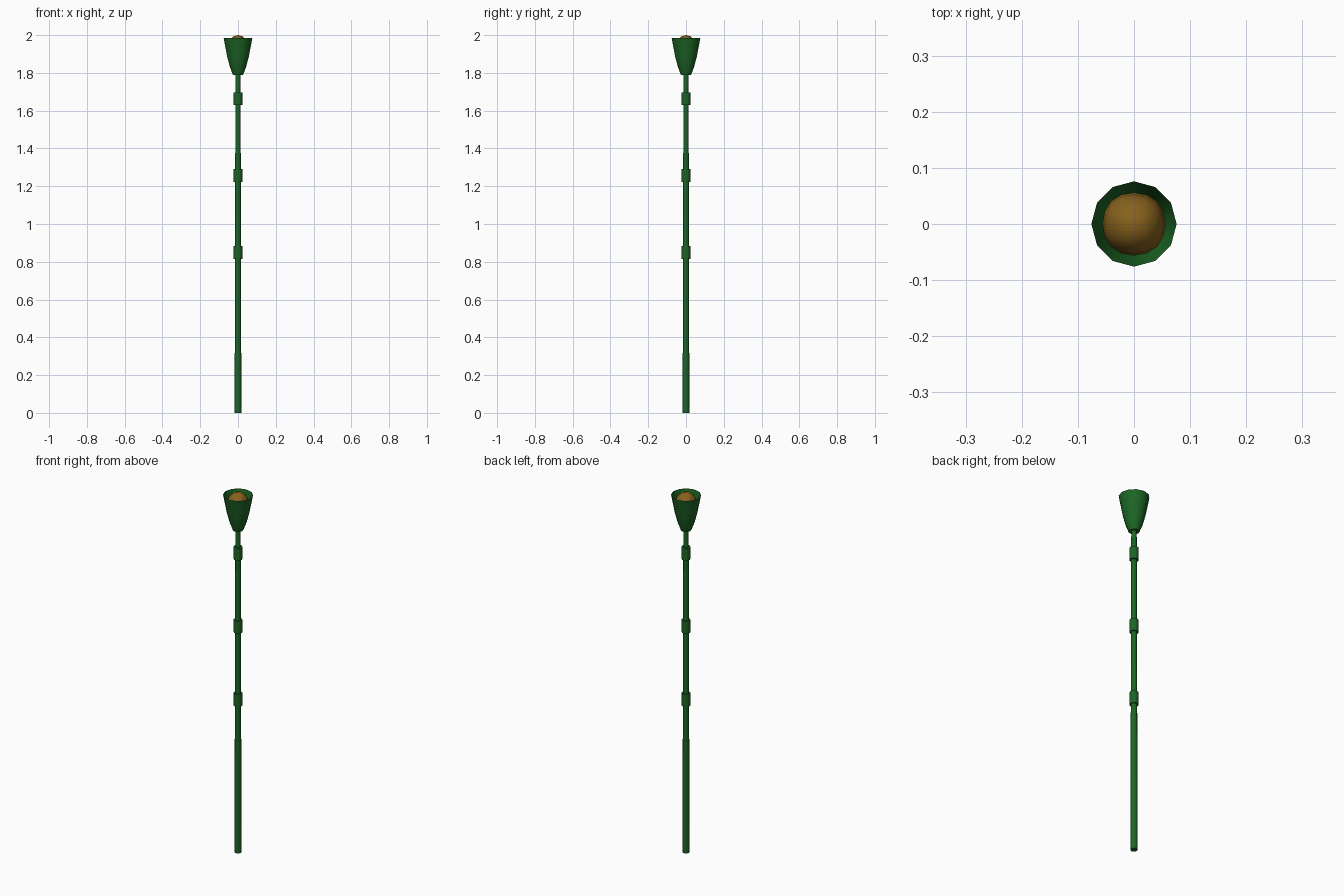
import bpy, bmesh, math

if "Cube" in bpy.data.objects:
    bpy.data.objects.remove(bpy.data.objects["Cube"])


def material(name, color):
    m = bpy.data.materials.new(name)
    m.diffuse_color = color
    m.use_nodes = True
    m.node_tree.nodes["Principled BSDF"].inputs["Base Color"].default_value = m.diffuse_color
    return m


green = material("green", (0.012, 0.13, 0.018, 1))
amber = material("amber", (0.24, 0.12, 0.012, 1))


def finish(ob, mat):
    ob.data.materials.append(mat)
    bpy.ops.object.select_all(action='DESELECT')
    ob.select_set(True)
    bpy.context.view_layer.objects.active = ob
    bpy.ops.object.shade_smooth_by_angle(angle=math.radians(40))


def lathe(name, profile, mat, sides=12, cap_top=True):
    """Stack of rings given as (radius, z), joined by quads."""
    bm = bmesh.new()
    rings = [[bm.verts.new((r * math.cos(2 * math.pi * i / sides),
                            r * math.sin(2 * math.pi * i / sides), z))
              for i in range(sides)] for r, z in profile]
    for a, b in zip(rings, rings[1:]):
        for i in range(sides):
            j = (i + 1) % sides
            bm.faces.new((a[i], a[j], b[j], b[i]))
    bm.faces.new(rings[0][::-1])
    if cap_top:
        bm.faces.new(rings[-1])
    me = bpy.data.meshes.new(name)
    bm.to_mesh(me)
    bm.free()
    ob = bpy.data.objects.new(name, me)
    bpy.context.collection.objects.link(ob)
    finish(ob, mat)
    return ob


# Tapered pole
lathe("pole", [(0.018, 0), (0.0135, 1.80)], green)

# Collars along the pole
for n, z in enumerate((0.85, 1.257, 1.663)):
    lathe(f"collar_{n + 1}", [(0.0225, z - 0.034), (0.0225, z + 0.034)], green)

# Open flared cup
lathe("cup", [(0.027, 1.79), (0.043, 1.832), (0.057, 1.885), (0.076, 1.985)],
      green, cap_top=False)

# Rounded block sitting in the cup
bpy.ops.mesh.primitive_cube_add(size=2)
core = bpy.context.object
core.name = "cup_core"
for v in core.data.vertices:
    v.co.x *= 0.067
    v.co.y *= 0.067
    v.co.z = 1.93 + v.co.z * 0.0935
sub = core.modifiers.new("round", 'SUBSURF')
sub.levels = sub.render_levels = 2
bpy.ops.object.modifier_apply(modifier=sub.name)
top = max(v.co.z for v in core.data.vertices)
for v in core.data.vertices:
    v.co.z += 2.0 - top
finish(core, amber)
